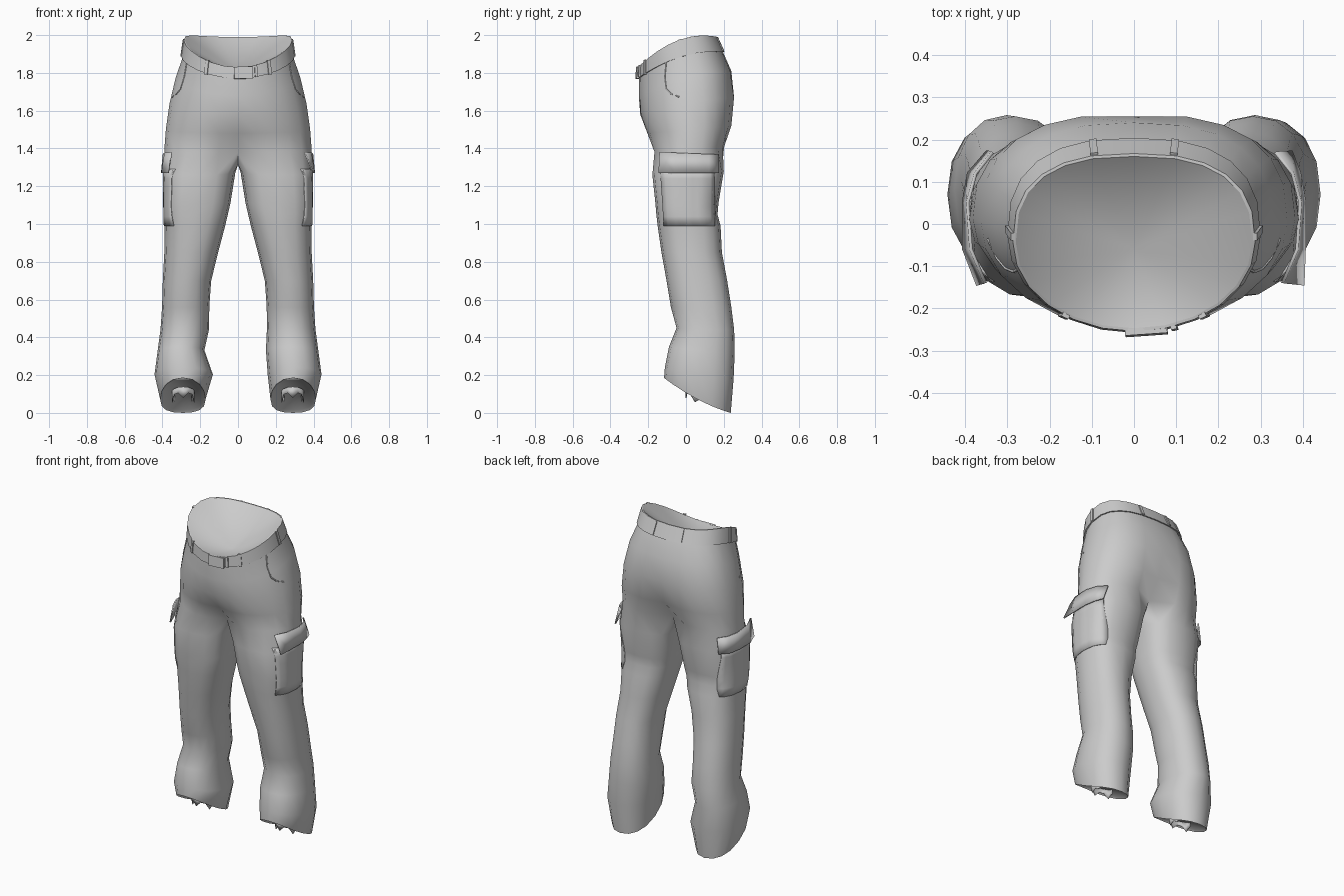
import bpy, bmesh
from math import sin, cos, pi, exp, radians, copysign
from mathutils import Vector, Matrix
from mathutils.bvhtree import BVHTree

if "Cube" in bpy.data.objects:
    bpy.data.objects.remove(bpy.data.objects["Cube"], do_unlink=True)

SEG = 24


def power(v, p):
    return copysign(abs(v) ** p, v)


def finish(name, bm, angle=50):
    bmesh.ops.recalc_face_normals(bm, faces=bm.faces)
    mesh = bpy.data.meshes.new(name)
    bm.to_mesh(mesh)
    bm.free()
    obj = bpy.data.objects.new(name, mesh)
    bpy.context.collection.objects.link(obj)
    bpy.ops.object.select_all(action="DESELECT")
    obj.select_set(True)
    bpy.context.view_layer.objects.active = obj
    bpy.ops.object.shade_smooth_by_angle(angle=radians(angle))
    return obj


def bridge(bm, a, b):
    n = len(a)
    for i in range(n):
        j = (i + 1) % n
        bm.faces.new((a[i], a[j], b[j], b[i]))


def fan(bm, ring, centre):
    c = bm.verts.new(centre)
    for i in range(len(ring)):
        bm.faces.new((ring[i], ring[(i + 1) % len(ring)], c))


def torso_point(a, half, yf, yb, zf, zb, bow=0, pinch=0, grow=0):
    """Point on a tilted hip section; angle 0 is the front centre."""
    p = 1 if cos(a) > 0 else 0.78
    cy, ry = (yf + yb) / 2, (yb - yf) / 2 + grow
    x = (half + grow) * power(sin(a), p)
    y = -ry * power(cos(a), p)
    t = (y / ry + 1) / 2
    y *= 1 - pinch * exp(-(x / 0.09) ** 2)
    return Vector((x, cy + y, zf + (zb - zf) * t + bow * 4 * t * (1 - t)))


def torso_ring(bm, *spec, **kw):
    return [bm.verts.new(torso_point(2 * pi * i / SEG, *spec, **kw)) for i in range(SEG)]


def leg_ring(bm, side, x_in, x_out, yf, yb, zf, zb, p):
    """Leg section; tilted ones sag a little in the middle."""
    cx, rx = (x_in + x_out) / 2, (x_out - x_in) / 2
    cy, ry = (yf + yb) / 2, (yb - yf) / 2
    verts = []
    for k in range(16):
        a = radians(-135 + 22.5 * k)
        v = power(sin(a), p)
        t = (v + 1) / 2
        z = zf + (zb - zf) * (t + 0.45 * t * (1 - t))
        verts.append(bm.verts.new((side * (cx + rx * power(cos(a), p)), cy + ry * v, z)))
    return verts


# Trousers: hip sections from the waist down to the crotch
WAIST = (0.28, -0.247, 0.16, 1.83, 1.99, 0.062)
BELT_LOW = (0.292, -0.25, 0.196, 1.77, 1.91, 0.045)
HIPS = [
    (0.33, -0.25, 0.24, 1.68, 1.81, 0.03, 0),
    (0.363, -0.25, 0.262, 1.58, 1.67, 0.01, 0.03),
    (0.382, -0.222, 0.25, 1.48, 1.52, 0, 0.14),
    (0.39, -0.195, 0.216, 1.38, 1.41, 0, 0.4),
]
# Leg sections: inner x, outer x, front y, back y, front z, back z, squareness
LEG = [
    (0.014, 0.392, -0.178, 0.2, 1.26, 1.28, 0.76),
    (0.04, 0.392, -0.162, 0.172, 1.11, 1.11, 0.76),
    (0.054, 0.392, -0.157, 0.167, 1.05, 1.05, 0.78),
    (0.068, 0.388, -0.15, 0.183, 0.99, 0.99, 0.82),
    (0.105, 0.39, -0.13, 0.19, 0.85, 0.85, 0.88),
    (0.142, 0.398, -0.103, 0.218, 0.7, 0.7, 0.9),
    (0.152, 0.402, -0.08, 0.24, 0.56, 0.56, 0.9),
    (0.153, 0.41, -0.05, 0.255, 0.45, 0.44, 0.9),
    (0.148, 0.425, -0.09, 0.258, 0.35, 0.32, 0.9),
    (0.157, 0.442, -0.112, 0.252, 0.24, 0.18, 0.88),
    (0.172, 0.412, -0.116, 0.237, 0.185, 0.0, 0.88),
]
# The right leg differs slightly at the ankle creases
RIGHT_SHIFT = {8: 0.03, 9: -0.024}

bm = bmesh.new()
waist = torso_ring(bm, *WAIST)
fan(bm, waist, (0, -0.06, 1.8))
last = waist
for spec in [BELT_LOW] + HIPS:
    ring = torso_ring(bm, *spec)
    bridge(bm, last, ring)
    last = ring
crotch = [bm.verts.new((0, y, 1.315)) for y in (0.065, 0.01, -0.05)]
for side in (1, -1):
    prev = [last[side * k % SEG] for k in range(13)] + crotch
    for n, (x_in, *rest) in enumerate(LEG):
        if side < 0:
            x_in += RIGHT_SHIFT.get(n, 0)
        ring = leg_ring(bm, side, x_in, *rest)
        bridge(bm, prev, ring)
        prev = ring
    # Turned-in hem and closed inside of the cuff
    mid = sum((v.co for v in prev), Vector()) / 16
    lip = [bm.verts.new(mid + (v.co - mid) * 0.94 + Vector((0, 0, 0.012))) for v in prev]
    bridge(bm, prev, lip)
    fan(bm, lip, mid + Vector((0, 0.01, 0.05)))
bmesh.ops.recalc_face_normals(bm, faces=bm.faces)
surface = BVHTree.FromBMesh(bm)
finish("trousers", bm)


def on_side(side, y, z, lift=0.0):
    """Point on the outer side of the cloth at the given y and z."""
    hit, normal, _, _ = surface.ray_cast(Vector((side, y, z)), Vector((-side, 0, 0)))
    return hit + normal * lift


def panel(name, rows, thickness):
    """Cloth panel from rows of points, with thickness."""
    bm = bmesh.new()
    grid = [[bm.verts.new(p) for p in row] for row in rows]
    for a, b in zip(grid, grid[1:]):
        for i in range(len(a) - 1):
            bm.faces.new((a[i], a[i + 1], b[i + 1], b[i]))
    obj = finish(name, bm, 40)
    mod = obj.modifiers.new("thickness", "SOLIDIFY")
    mod.thickness = thickness
    mod.offset = 0


# Belt band around the waist
bm = bmesh.new()
loops = [torso_ring(bm, *s, grow=g) for s, g in
         ((WAIST, 0), (WAIST, 0.007), (BELT_LOW, 0.008), (BELT_LOW, -0.002))]
for i in range(4):
    bridge(bm, loops[i], loops[(i + 1) % 4])
finish("belt", bm, 40)


def belt_block(name, a, width, height, depth):
    """Box sitting on the belt at angle a."""
    top = torso_point(a, *WAIST, grow=0.007)
    low = torso_point(a, *BELT_LOW, grow=0.008)
    up = (top - low).normalized()
    along = torso_point(a + 0.05, *WAIST) - torso_point(a - 0.05, *WAIST)
    out = along.cross(up).normalized()
    along = up.cross(out)
    m = Matrix((along, out, up)).transposed().to_4x4()
    m.translation = (top + low) / 2
    bm = bmesh.new()
    size = Matrix.Diagonal((width, depth, (top - low).length * height, 1))
    bmesh.ops.create_cube(bm, size=1, matrix=m @ size)
    finish(name, bm, 30)


for side, word in ((1, "left"), (-1, "right")):
    for place, a, height in (("front", 0.6, 1.15), ("side", 1.6, 1.02), ("back", pi - 0.24, 0.9)):
        belt_block(f"{word}_{place}_belt_loop", side * a, 0.018, height, 0.01)
belt_block("buckle", 0.1, 0.1, 1.05, 0.016)
belt_block("belt_keeper", 0.33, 0.014, 1.0, 0.014)

# Lower flap corners: front x and back x on each side
FLARE = {1: (0.4, 0.372), -1: (0.37, 0.347)}

for side, word in ((1, "left"), (-1, "right")):
    # Cargo pocket lying close to the thigh
    rows = []
    for i in range(7):
        z = 1.29 - 0.3 * i / 6
        front = -0.135 + 0.02 * i / 6
        rows.append([on_side(side, front + (0.15 - front) * j / 12, z, 0.002) for j in range(13)])
    panel(word + "_cargo_pocket", rows, 0.006)

    # Flap, attached along its top and standing off at its lower corners
    front_x, back_x = FLARE[side]
    top = [(0.352, -0.14), (0.386, -0.06), (0.394, 0.05), (0.375, 0.12), (0.335, 0.17)]
    low = [(front_x, -0.145), (0.403, -0.06), (0.404, 0.05), (0.392, 0.12), (back_x, 0.172)]
    panel(word + "_cargo_flap",
          [[(side * x, y, 1.38 - 0.04 * (y + 0.14)) for x, y in top],
           [(side * x, y, 1.27) for x, y in low]], 0.008)

    # Curved edge of the hip pocket
    curve = bpy.data.curves.new(word + "_hip_pocket_edge", "CURVE")
    curve.dimensions = "3D"
    curve.bevel_depth = 0.004
    curve.bevel_resolution = 1
    path = [(-0.105, 1.86), (-0.113, 1.78), (-0.105, 1.715), (-0.08, 1.69), (-0.035, 1.672)]
    spline = curve.splines.new("POLY")
    spline.points.add(len(path) - 1)
    for point, (y, z) in zip(spline.points, path):
        point.co = (*on_side(side, y, z), 1)
    bpy.context.collection.objects.link(bpy.data.objects.new(curve.name, curve))

    # Ragged lining hanging inside the cuff, open at the back
    rows = [[], []]
    for k in range(11):
        a = radians(-220 + 26 * k)
        x, y = side * (0.29 + 0.06 * cos(a)), 0.06 + 0.06 * sin(a)
        plane = 0.08 - 0.48 * (y - 0.06)
        rows[0].append((x, y, plane + 0.03))
        rows[1].append((x, y, plane - (0.03 if k % 3 == 2 else 0.0)))
    panel(word + "_ragged_lining", rows, 0.004)
